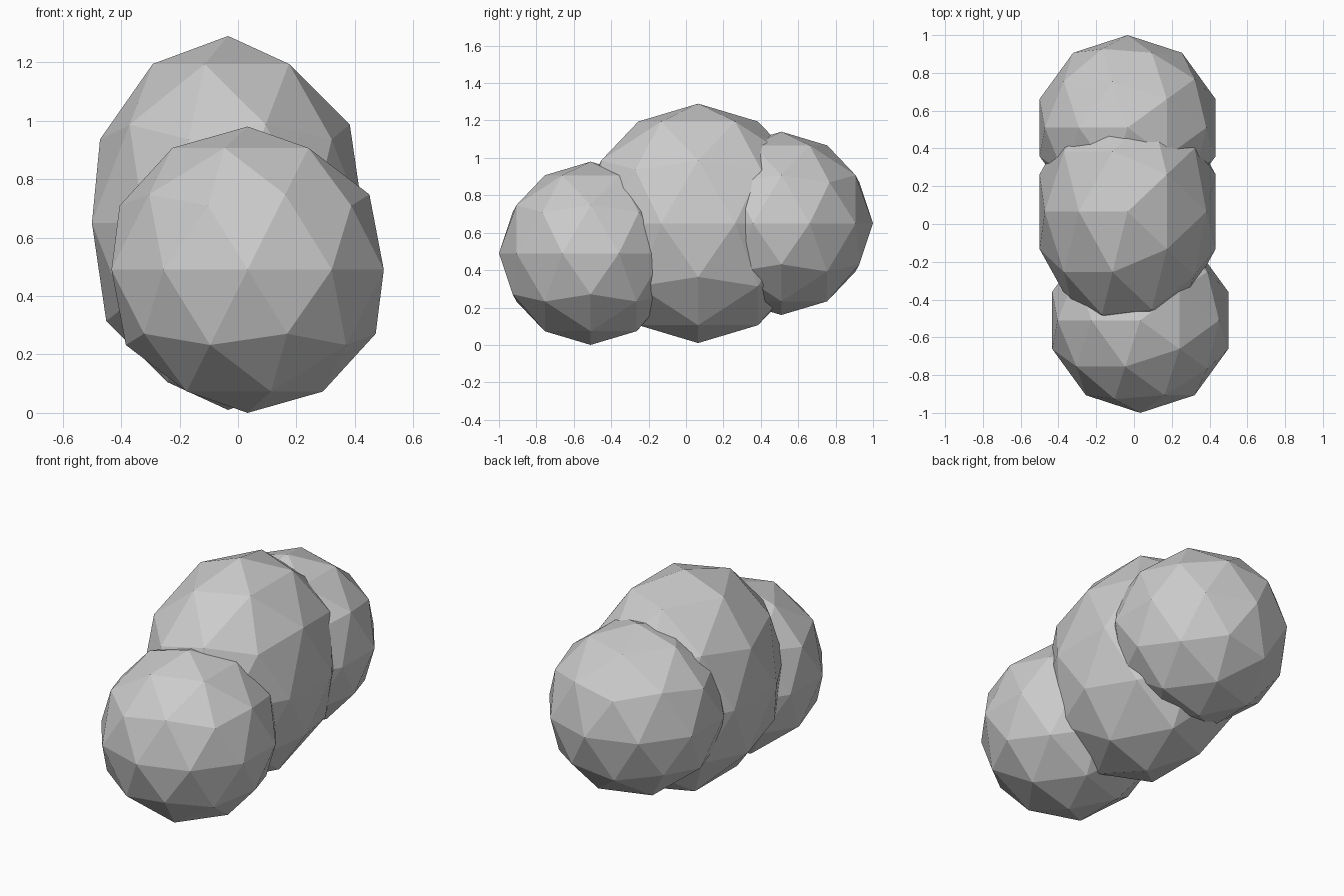
import bpy
import math

if "Cube" in bpy.data.objects:
    bpy.data.objects.remove(bpy.data.objects["Cube"])


def blob(name, center, radii):
    """Faceted low-poly ball, stretched per axis."""
    bpy.ops.mesh.primitive_ico_sphere_add(
        subdivisions=2, radius=1, location=center, rotation=(0, 0, math.pi))
    ob = bpy.context.object
    ob.name = name
    ob.scale = radii
    bpy.ops.object.transform_apply(location=False, rotation=True, scale=True)
    bpy.ops.object.shade_flat()
    return ob


# Small front lump resting on the ground
blob("front_lump", (0.033, -0.51, 0.49), (0.49, 0.49, 0.49))
# Large middle lump, stretched in depth and height
blob("middle_lump", (-0.034, 0.065, 0.65), (0.49, 0.64, 0.64))
# Small back lump, raised off the ground
blob("back_lump", (-0.034, 0.51, 0.65), (0.49, 0.49, 0.49))
